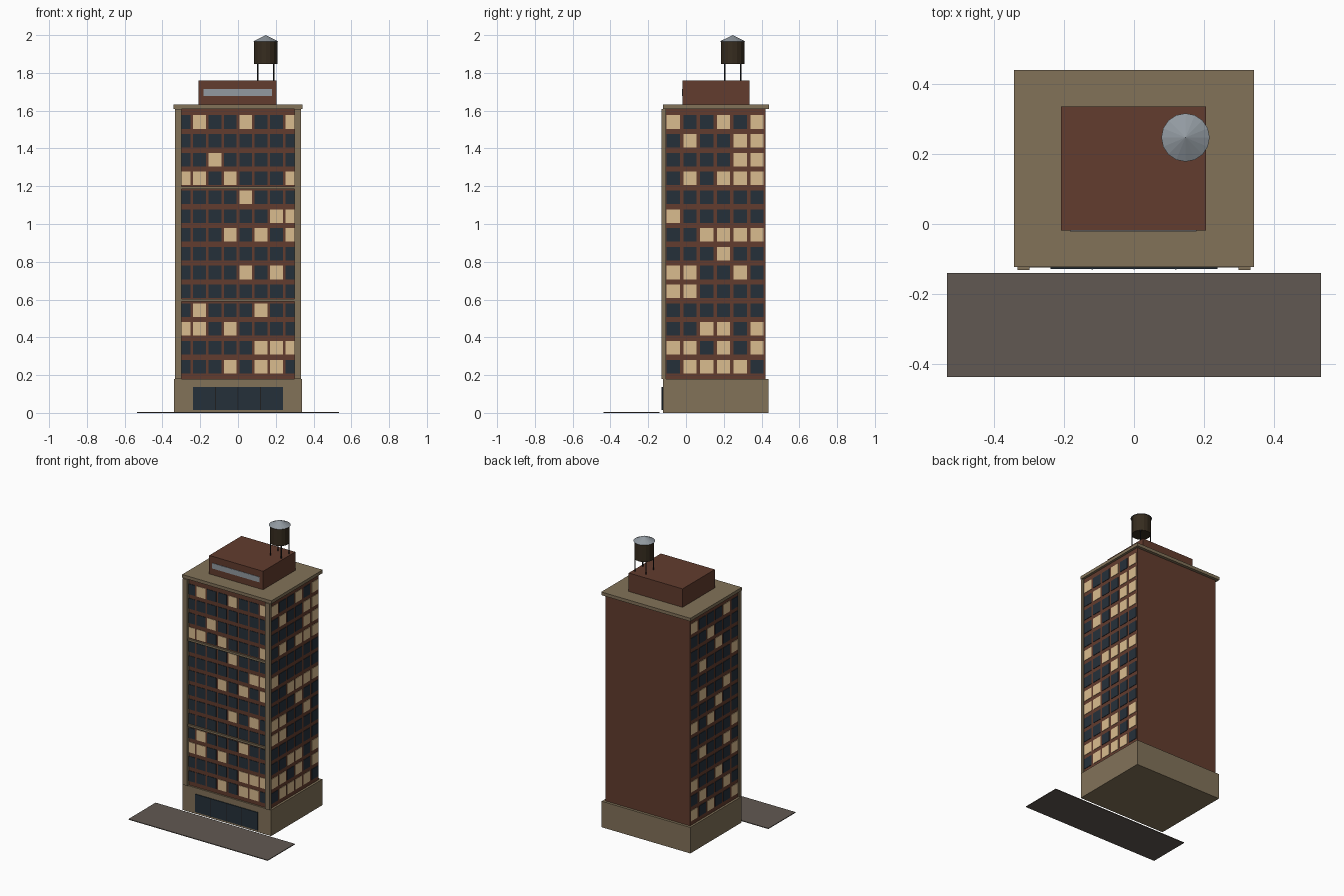
import bpy
import bmesh
from mathutils import Matrix, Vector

cube = bpy.data.objects.get("Cube")
if cube:
    bpy.data.objects.remove(cube, do_unlink=True)


def to_linear(c):
    c /= 255
    return c / 12.92 if c <= 0.04045 else ((c + 0.055) / 1.055) ** 2.4


def material(name, *rgb):
    mat = bpy.data.materials.new(name)
    mat.use_nodes = True
    colour = [to_linear(c) for c in rgb] + [1]
    mat.diffuse_color = colour
    mat.node_tree.nodes["Principled BSDF"].inputs["Base Color"].default_value = colour
    return mat


BRICK = material("brick", 98, 60, 46)
STONE = material("tan stone", 130, 114, 89)
GLASS = material("dark glass", 37, 48, 58)
LIT = material("lit window", 218, 188, 143)
PAVING = material("paving", 97, 89, 82)
WOOD = material("dark wood", 54, 44, 31)
METAL = material("pale metal", 146, 154, 161)
IRON = material("black iron", 30, 30, 32)


def finish(name, bm, *mats):
    mesh = bpy.data.meshes.new(name)
    bm.to_mesh(mesh)
    bm.free()
    for mat in mats:
        mesh.materials.append(mat)
    obj = bpy.data.objects.new(name, mesh)
    bpy.context.collection.objects.link(obj)
    return obj


def add_box(bm, xs, ys, zs):
    """Add a box given its low and high limit on each axis."""
    lows, highs = zip(xs, ys, zs)
    lo, hi = Vector(lows), Vector(highs)
    place = Matrix.Translation((lo + hi) / 2) @ Matrix.Diagonal((hi - lo).to_4d())
    verts = bmesh.ops.create_cube(bm, size=1, matrix=place)["verts"]
    return {f for v in verts for f in v.link_faces}


def box(name, xs, ys, zs, mat):
    bm = bmesh.new()
    add_box(bm, xs, ys, zs)
    return finish(name, bm, mat)


def cone(name, x, y, z0, z1, r0, r1, sides, mat):
    bm = bmesh.new()
    bmesh.ops.create_cone(bm, cap_ends=True, segments=sides, radius1=r0, radius2=r1,
                          depth=z1 - z0, matrix=Matrix.Translation((x, y, (z0 + z1) / 2)))
    return finish(name, bm, mat)


# Main masses
HALF_W, FRONT, BACK = 0.325, -0.112, 0.42
FLOOR, ROOF = 0.18, 1.61
box("base", (-0.34, 0.34), (-0.123, 0.438), (0, FLOOR), STONE)
box("tower", (-HALF_W, HALF_W), (FRONT, BACK), (FLOOR, ROOF), BRICK)
box("cornice", (-0.342, 0.342), (-0.123, 0.44), (ROOF, 1.632), STONE)
box("pavement", (-0.534, 0.534), (-0.437, -0.14), (0, 0.005), PAVING)

# Front corner piers and belt courses
for side, x in (("left", 0.298), ("right", -0.333)):
    box(side + "_pier", (x, x + 0.035), (-0.131, -0.107), (FLOOR, ROOF), STONE)
for name, z in (("lower_belt", 0.597), ("upper_belt", 1.191)):
    box(name, (-0.3, 0.3), (-0.124, FRONT), (z - 0.007, z + 0.007), STONE)

# Window patterns, top floor first; # marks a lit window
FRONT_LIGHTS = """
.#..#..#
........
..#.....
##.#...#
....#...
......##
...#.#.#
........
....#.#.
........
.#...#..
##.#....
.....###
...#.##.""".split()
LEFT_LIGHTS = """
#..#.#
.#..##
....##
.#.###
......
#.....
..####
...#..
##..#.
##....
......
..##.#
##.#.#
.####.""".split()
RIGHT_LIGHTS = """
.#...#
...#..
..#...
#...#.
......
.#..#.
..#...
...#.#
#.....
.#..#.
#.....
..#..#
.#..#.
#..#.#""".split()


def windows(name, lights, start, pitch, width, place):
    """Thin panes on a regular grid; place() turns wall limits into box limits."""
    bm = bmesh.new()
    for row, line in enumerate(lights):
        z = 1.54 - row * 0.0996
        for col, mark in enumerate(line):
            u = start + (col + 0.5) * pitch
            xs, ys = place(u - width / 2, u + width / 2)
            for face in add_box(bm, xs, ys, (z - 0.036, z + 0.036)):
                face.material_index = int(mark == "#")
    finish(name, bm, GLASS, LIT)


PROUD = 0.003
windows("front_windows", FRONT_LIGHTS, -HALF_W, HALF_W / 4, 0.068,
        lambda a, b: ((a, b), (FRONT - PROUD, FRONT)))
DEPTH = (BACK - FRONT) / 6
windows("left_windows", LEFT_LIGHTS, FRONT, DEPTH, 0.071,
        lambda a, b: ((HALF_W, HALF_W + PROUD), (a, b)))
windows("right_windows", RIGHT_LIGHTS, FRONT, DEPTH, 0.071,
        lambda a, b: ((-HALF_W - PROUD, -HALF_W), (a, b)))

# Street entrance with slim mullions
box("entrance_glass", (-0.239, 0.239), (-0.128, -0.123), (0.014, 0.138), GLASS)
for i in (-1, 0, 1):
    x = i * 0.119
    box("entrance_mullion", (x - 0.002, x + 0.002), (-0.13, -0.128), (0.014, 0.138), IRON)

# Rooftop plant room with a louvre strip
box("plant_room", (-0.208, 0.205), (-0.018, 0.335), (1.632, 1.76), BRICK)
box("louvre_strip", (-0.183, 0.179), (-0.021, -0.018), (1.677, 1.714), METAL)

# Water tank on four legs
TX, TY = 0.147, 0.247
for sx in (-1, 1):
    for sy in (-1, 1):
        cone("tank_leg", TX + sx * 0.042, TY + sy * 0.042, 1.76, 1.85, 0.004, 0.004, 6, IRON)
cone("tank_barrel", TX, TY, 1.846, 1.968, 0.062, 0.062, 16, WOOD)
cone("tank_roof", TX, TY, 1.966, 2.0, 0.069, 0, 16, METAL)
